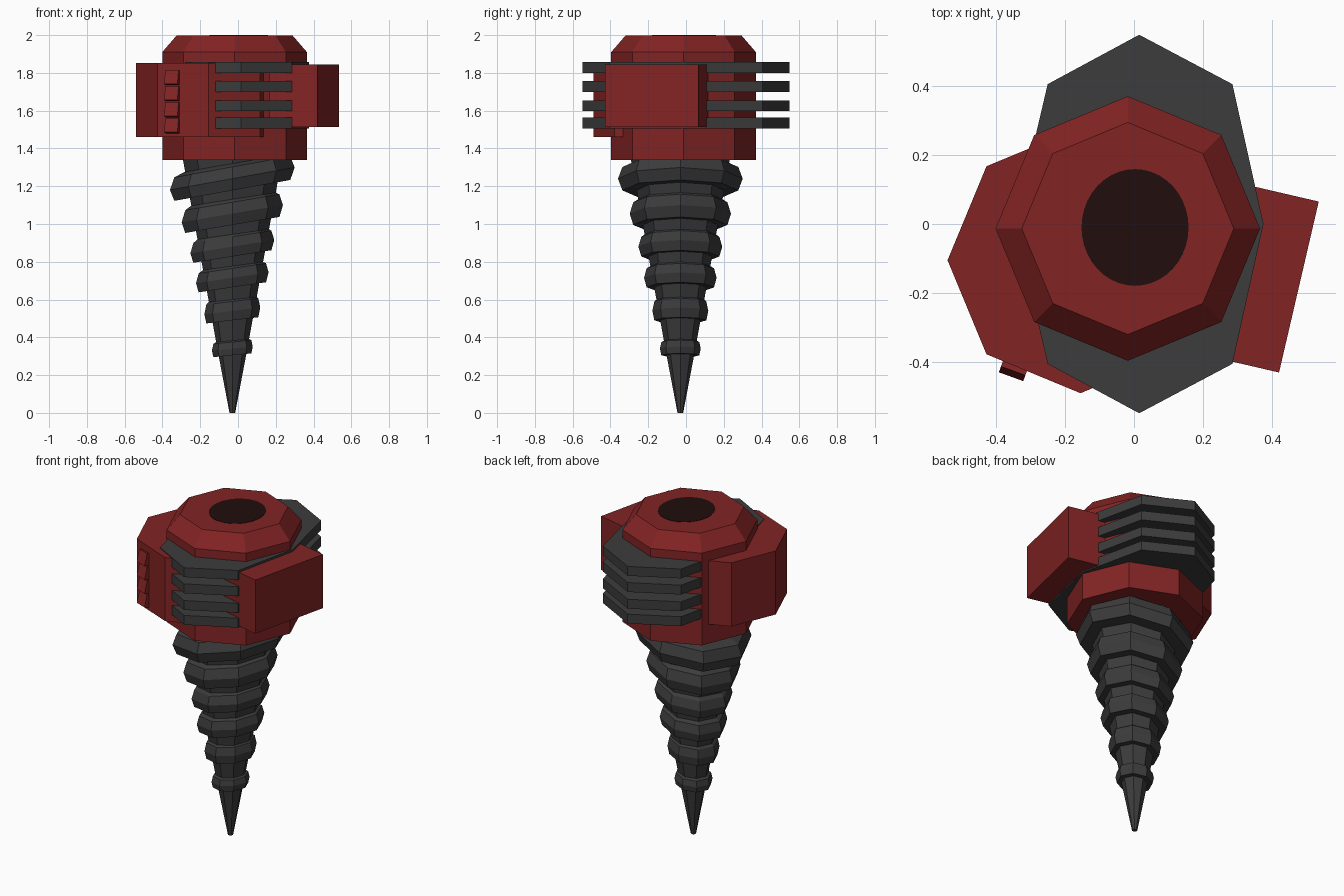
import bpy, bmesh, math
from mathutils import Matrix, Vector

if "Cube" in bpy.data.objects:
    bpy.data.objects.remove(bpy.data.objects["Cube"])


def material(name, rgb):
    m = bpy.data.materials.new(name)
    m.diffuse_color = (*rgb, 1)
    m.use_nodes = True
    m.node_tree.nodes["Principled BSDF"].inputs["Base Color"].default_value = m.diffuse_color
    return m


RED = material("dark red paint", (0.225, 0.017, 0.017))
GREY = material("charcoal metal", (0.045, 0.045, 0.045))
DARK = material("deep maroon", (0.015, 0.004, 0.004))


def loft(name, rings, mat):
    """Solid skinned through rings of equal point count, bottom to top."""
    bm = bmesh.new()
    loops = [[bm.verts.new(p) for p in ring] for ring in rings]
    n = len(loops[0])
    for lo, hi in zip(loops, loops[1:]):
        for i in range(n):
            j = (i + 1) % n
            bm.faces.new((lo[i], lo[j], hi[j], hi[i]))
    bm.faces.new(loops[0][::-1])
    bm.faces.new(loops[-1])
    bmesh.ops.recalc_face_normals(bm, faces=bm.faces)
    me = bpy.data.meshes.new(name)
    bm.to_mesh(me)
    bm.free()
    me.materials.append(mat)
    ob = bpy.data.objects.new(name, me)
    bpy.context.collection.objects.link(ob)
    return ob


def lathe(name, centre, profile, mat, sides=8, tilt=0.0, oval=1.0):
    """Many-sided turned shape; profile is (radius, z); tilt lifts the +x side."""
    cx, cy = centre
    rings = []
    for r, z in profile:
        ring = []
        for i in range(sides):
            a = math.tau * i / sides
            x, y = r * math.cos(a), r * oval * math.sin(a)
            ring.append((cx + x, cy + y, z + tilt * x))
        rings.append(ring)
    return loft(name, rings, mat)


def prism(name, outline, z0, z1, mat):
    return loft(name, [[(x, y, z) for x, y in outline] for z in (z0, z1)], mat)


# Main octagonal housing with a chamfered top and a dark round socket
lathe("housing", (-0.018, -0.013), [(0.383, 1.34), (0.383, 1.91), (0.307, 1.998)], RED)
lathe("socket", (0.003, -0.01), [(0.155, 1.994), (0.155, 2.0)], DARK, 40, oval=1.09)

# Offset octagonal side housing on the left
lathe("side_housing", (-0.155, -0.105), [(0.385, 1.46), (0.385, 1.853)], RED)

# Cooling fins
fin = [(0.375, 0), (0.285, 0.405), (0.015, 0.548), (-0.25, 0.405),
       (-0.345, 0), (-0.25, -0.405), (0.015, -0.548), (0.285, -0.405)]
for i, z in enumerate((1.505, 1.597, 1.70, 1.80)):
    prism(f"fin_{i + 1}", fin, z, z + 0.058, GREY)

# Angled box on the right, running into the housing
inward = Vector((-0.974, 0.226)) * 0.26
a, b = Vector((0.42, -0.43)), Vector((0.535, 0.065))
prism("side_box", [a, b, b + inward, a + inward], 1.513, 1.845, RED)

# Small tilted slats on the front of the side housing
for i in range(4):
    bpy.ops.mesh.primitive_cube_add(size=1)
    slat = bpy.context.object
    slat.name = f"slat_{i + 1}"
    slat.data.materials.append(RED)
    slat.matrix_world = (Matrix.Translation((-0.348, -0.42, 1.52 + 0.085 * i))
                         @ Matrix.Rotation(math.radians(-20), 4, "Z")
                         @ Matrix.Rotation(math.radians(-14), 4, "X")
                         @ Matrix.Diagonal((0.075, 0.03, 0.075, 1)))

# Tapered drill core
drill = (-0.03, -0.03)
lathe("drill_core", drill, [(0.015, 0), (0.072, 0.30), (0.265, 1.36)], GREY)

# Tilted cutting rings: middle height, radius, half height, tilt
for i, (z, r, h, t) in enumerate(((1.24, 0.33, 0.062, 0.18), (1.055, 0.268, 0.06, 0.17),
                                  (0.88, 0.222, 0.052, 0.16), (0.715, 0.192, 0.05, 0.15),
                                  (0.54, 0.148, 0.05, 0.12), (0.34, 0.108, 0.035, 0.1))):
    core = 0.015 + 0.19 * z
    lathe(f"cutting_ring_{i + 1}", drill,
          [(core * 0.95, z - h), (r * 0.93, z - h), (r, z),
           (r * 0.93, z + h), (core * 1.02, z + h * 1.3)], GREY, tilt=t)
